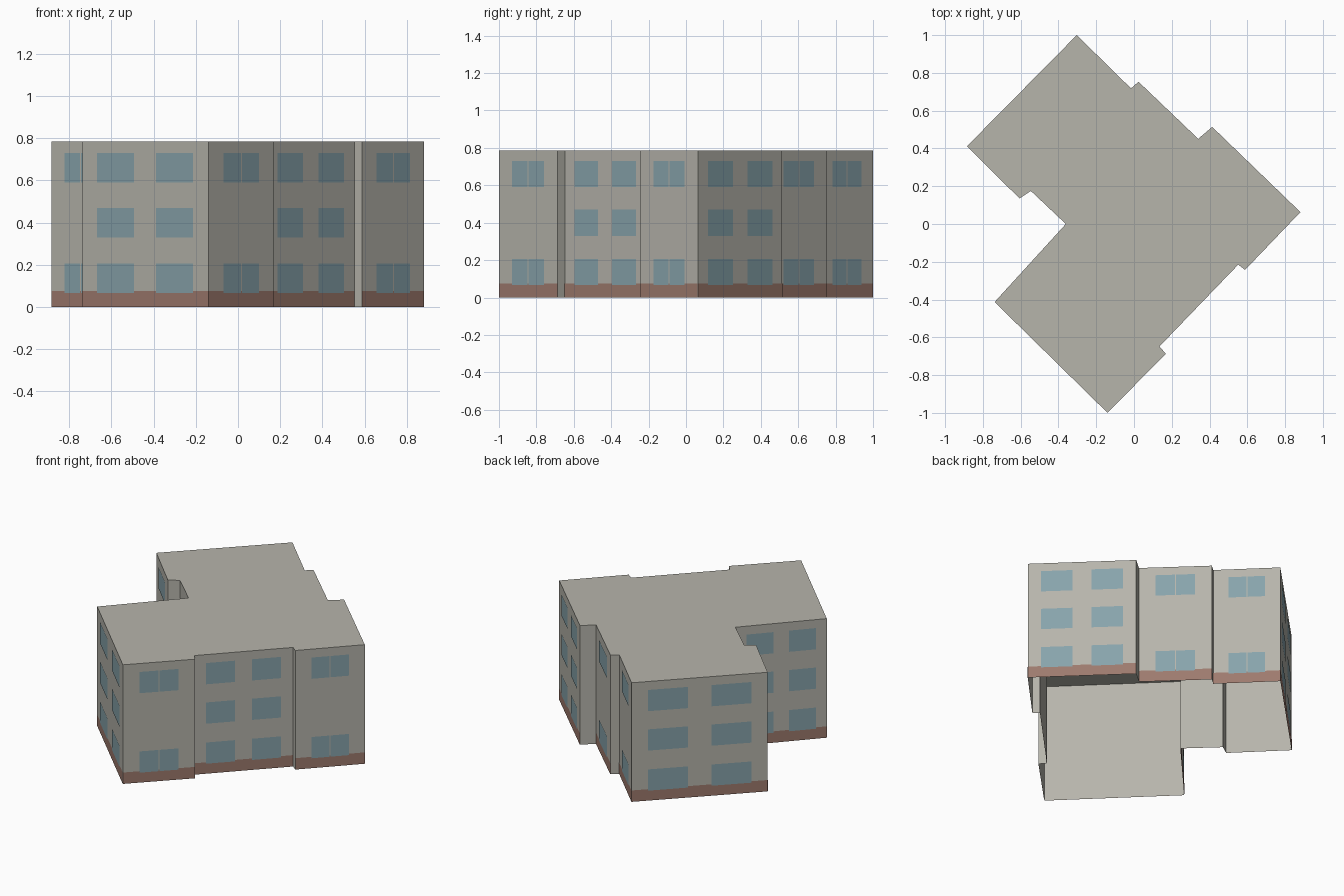
import bpy
import bmesh
from mathutils import Vector

cube = bpy.data.objects.get("Cube")
if cube:
    bpy.data.objects.remove(cube, do_unlink=True)

HEIGHT = 0.785
PLINTH = 0.075
SILLS = (0.066, 0.33, 0.59)
PANE_HEIGHT = 0.14
WIDE = ((0.12, 0.414), (0.586, 0.88))     # two separate windows
PAIRED = ((0.23, 0.495), (0.508, 0.772))  # two panes side by side

# Plan corners, counter-clockwise, each with the kind of wall that starts there
PLAN = [
    (-0.303, 1.0, "wide"), (-0.884, 0.412, "paired"),
    (-0.606, 0.135, "return"), (-0.546, 0.175, "plain"),
    (-0.361, 0.0, "wide"), (-0.738, -0.413, "wide"),
    (-0.14, -1.0, "paired"), (0.168, -0.687, "return"),
    (0.135, -0.648, "wide"), (0.552, -0.215, "return"),
    (0.588, -0.243, "paired"), (0.881, 0.063, "wide"),
    (0.414, 0.514, "return"), (0.34, 0.451, "paired"),
    (0.024, 0.753, "return"), (-0.016, 0.718, "paired"),
]


def material(name, rgb):
    mat = bpy.data.materials.new(name)
    mat.use_nodes = True
    mat.diffuse_color = (*rgb, 1)
    mat.node_tree.nodes["Principled BSDF"].inputs["Base Color"].default_value = (*rgb, 1)
    return mat


def finish(bm, name, mat):
    mesh = bpy.data.meshes.new(name)
    bm.to_mesh(mesh)
    bm.free()
    mesh.materials.append(mat)
    bpy.context.collection.objects.link(bpy.data.objects.new(name, mesh))


def plate(bm, a, b, t0, t1, z0, z1, gap):
    """Upright panel on the wall from a to b, standing just clear of it."""
    along = b - a
    out = Vector((along.y, -along.x, 0)).normalized() * gap
    spots = ((t0, z0), (t1, z0), (t1, z1), (t0, z1))
    bm.faces.new([bm.verts.new(a + along * t + out + Vector((0, 0, z))) for t, z in spots])


concrete = material("warm grey concrete", (0.47, 0.46, 0.41))
brick = material("brown brick", (0.34, 0.195, 0.155))
glass = material("blue grey glass", (0.245, 0.37, 0.41))

corners = [Vector((x, y, 0)) for x, y, kind in PLAN]
walls = [(a, b, p[2]) for a, b, p in zip(corners, corners[1:] + corners[:1], PLAN)]

# Walls and flat roof, open underneath
bm = bmesh.new()
floor = bm.faces.new([bm.verts.new(c) for c in corners])
top = bmesh.ops.extrude_face_region(bm, geom=[floor])["geom"]
bmesh.ops.translate(bm, verts=[v for v in top if isinstance(v, bmesh.types.BMVert)],
                    vec=(0, 0, HEIGHT))
under = [f for f in bm.faces if all(v.co.z < 0.01 for v in f.verts)]
bmesh.ops.delete(bm, geom=under, context="FACES_ONLY")
bmesh.ops.recalc_face_normals(bm, faces=bm.faces)
roof = max(bm.faces, key=lambda f: f.calc_center_median().z)
if roof.normal.z < 0:
    bmesh.ops.reverse_faces(bm, faces=bm.faces)
finish(bm, "walls_and_roof", concrete)

# Brick plinth along the long walls, bare on the short returns
bm = bmesh.new()
for a, b, kind in walls:
    if kind != "return":
        plate(bm, a, b, 0, 1, 0, PLINTH, 0.001)
finish(bm, "brick_plinth", brick)

# Window panes: paired windows skip the middle floor
bm = bmesh.new()
for a, b, kind in walls:
    spans = {"wide": WIDE, "paired": PAIRED}.get(kind, ())
    sills = SILLS[::2] if kind == "paired" else SILLS
    for t0, t1 in spans:
        for z in sills:
            plate(bm, a, b, t0, t1, z, z + PANE_HEIGHT, 0.002)
finish(bm, "window_panes", glass)
